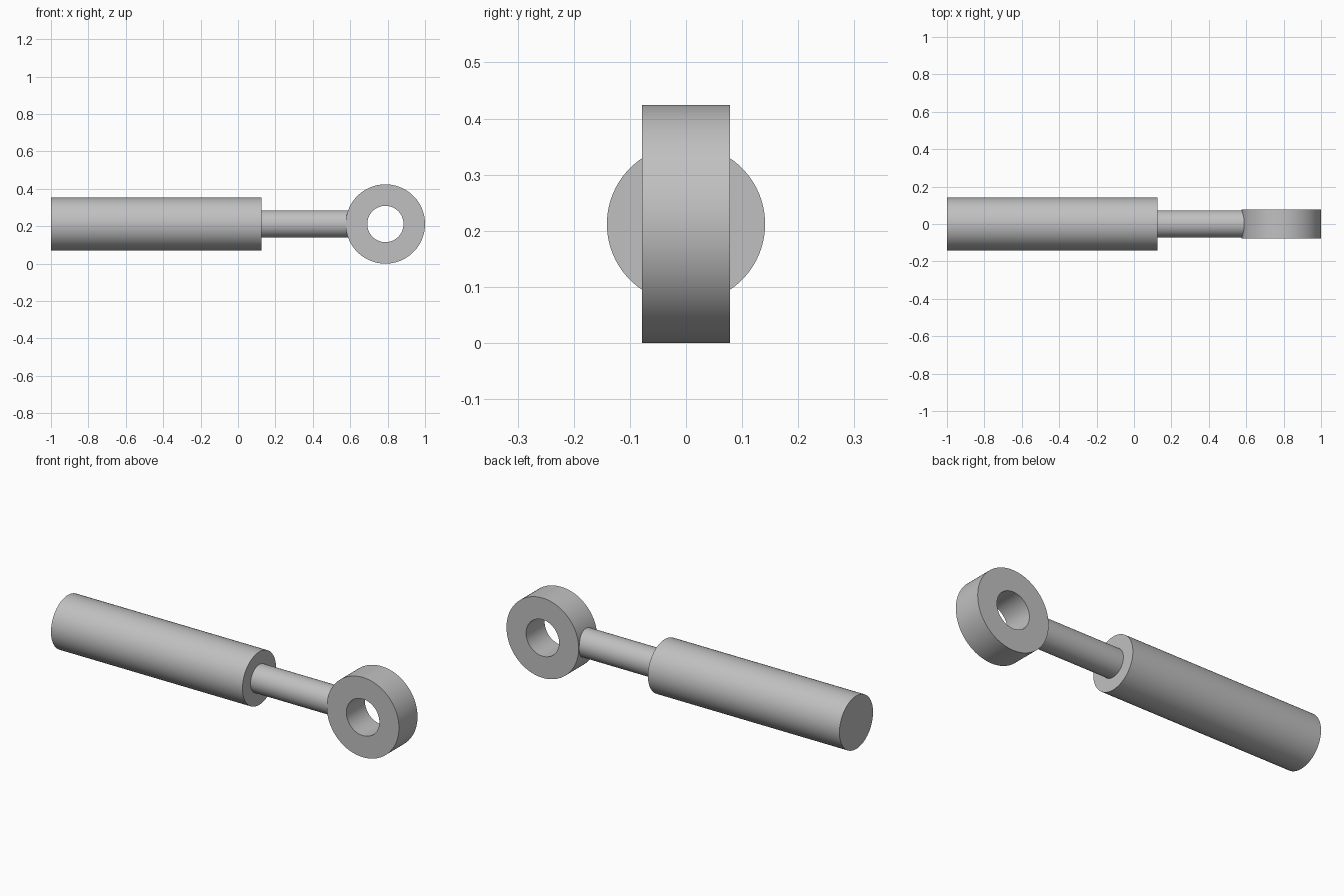
import bpy, bmesh, math
from mathutils import Matrix

cube = bpy.data.objects.get("Cube")
if cube:
    bpy.data.objects.remove(cube, do_unlink=True)

AXIS_Z = 0.212
SIDES = 96

steel = bpy.data.materials.new("light grey steel")
steel.use_nodes = True
grey = (0.53, 0.53, 0.53, 1)
steel.diffuse_color = grey
steel.node_tree.nodes["Principled BSDF"].inputs["Base Color"].default_value = grey


def lathe(name, profile, turn, location):
    """Spin a (radius, height) profile about z, then turn and place it."""
    bm = bmesh.new()
    verts = [bm.verts.new((r, 0, h)) for r, h in profile]
    edges = [bm.edges.new((a, b)) for a, b in zip(verts, verts[1:])]
    bmesh.ops.spin(bm, geom=verts + edges, cent=(0, 0, 0), axis=(0, 0, 1),
                   angle=math.tau, steps=SIDES, use_duplicate=False)
    bmesh.ops.remove_doubles(bm, verts=bm.verts, dist=1e-5)
    bmesh.ops.recalc_face_normals(bm, faces=bm.faces)
    bm.transform(turn)
    mesh = bpy.data.meshes.new(name)
    bm.to_mesh(mesh)
    bm.free()
    mesh.materials.append(steel)
    obj = bpy.data.objects.new(name, mesh)
    bpy.context.collection.objects.link(obj)
    obj.location = location
    bpy.ops.object.select_all(action="DESELECT")
    obj.select_set(True)
    bpy.context.view_layer.objects.active = obj
    bpy.ops.object.shade_smooth_by_angle(angle=math.radians(30))
    return obj


def cylinder_x(name, radius, x0, x1):
    length = x1 - x0
    profile = [(0, 0), (radius, 0), (radius, length), (0, length)]
    return lathe(name, profile, Matrix.Rotation(math.pi / 2, 4, "Y"), (x0, 0, AXIS_Z))


# Thick barrel and the thinner rod sliding out of it
cylinder_x("barrel", 0.141, -1, 0.125)
cylinder_x("piston_rod", 0.0735, 0.1, 0.63)

# Eye ring with a through hole along y
outer, inner, half = 0.212, 0.097, 0.078
ring = [(inner, -half), (outer, -half), (outer, half), (inner, half), (inner, -half)]
lathe("mounting_eye", ring, Matrix.Rotation(math.pi / 2, 4, "X"), (0.788, 0, AXIS_Z))
